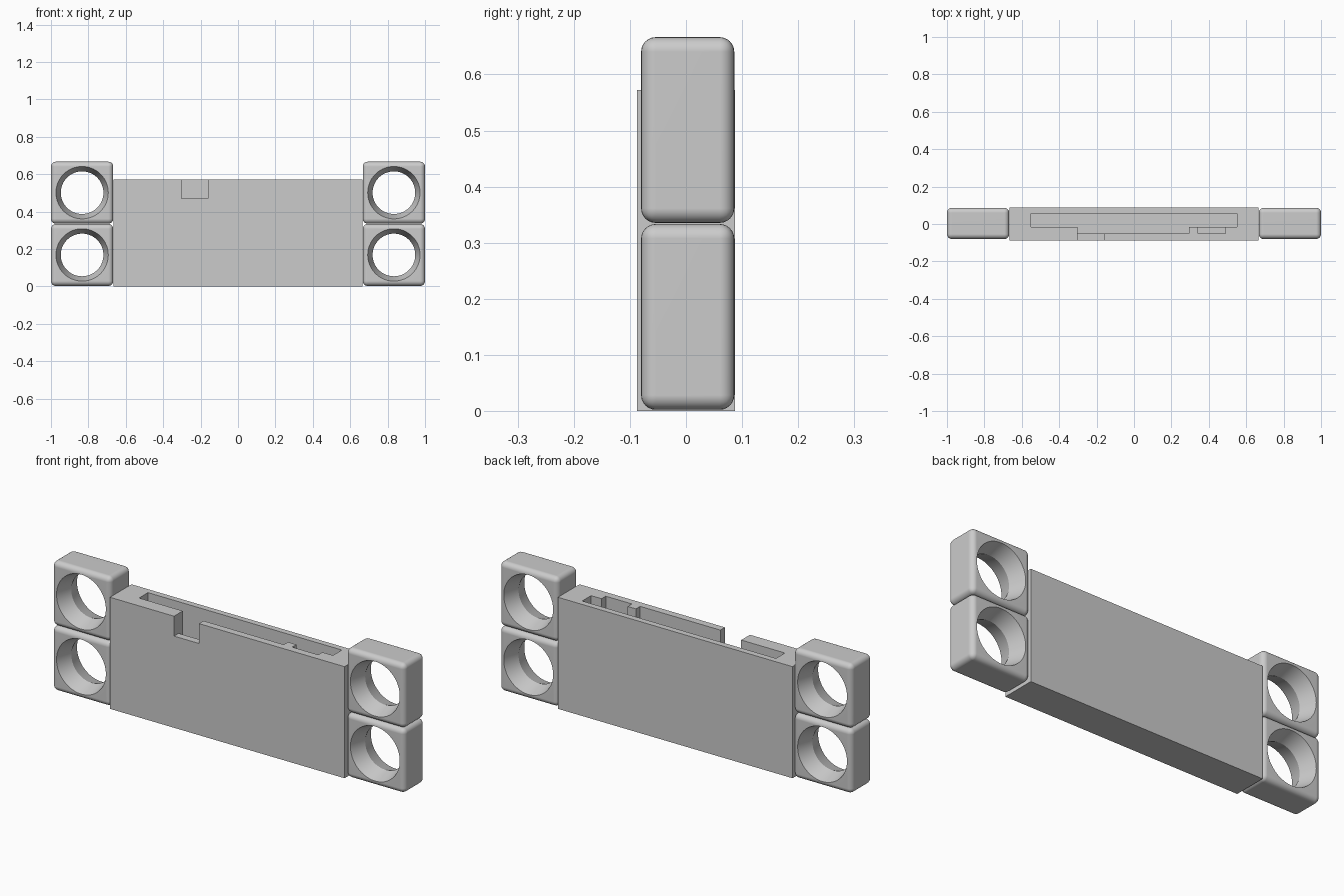
import bpy
import bmesh
from math import cos, sin, tau, radians

default = bpy.data.objects.get("Cube")
if default:
    bpy.data.objects.remove(default, do_unlink=True)

grey = bpy.data.materials.new("plain grey")
grey.use_nodes = True
colour = (0.6, 0.6, 0.6, 1)
grey.diffuse_color = colour
grey.node_tree.nodes["Principled BSDF"].inputs["Base Color"].default_value = colour


def add_object(name, bm):
    bmesh.ops.recalc_face_normals(bm, faces=bm.faces)
    mesh = bpy.data.meshes.new(name)
    bm.to_mesh(mesh)
    bm.free()
    mesh.materials.append(grey)
    obj = bpy.data.objects.new(name, mesh)
    bpy.context.collection.objects.link(obj)
    return obj


def prism(name, outline, bottom, top):
    """Extrude a plan outline upwards."""
    bm = bmesh.new()
    base = bm.faces.new([bm.verts.new((x, y, bottom)) for x, y in outline])
    side = bmesh.ops.extrude_face_region(bm, geom=[base])["geom"]
    verts = [v for v in side if isinstance(v, bmesh.types.BMVert)]
    bmesh.ops.translate(bm, verts=verts, vec=(0, 0, top - bottom))
    return add_object(name, bm)


def rectangle(x0, x1, y0, y1):
    return [(x0, y0), (x1, y0), (x1, y1), (x0, y1)]


def activate(obj):
    bpy.ops.object.select_all(action="DESELECT")
    obj.select_set(True)
    bpy.context.view_layer.objects.active = obj


def cut(obj, cutter):
    cutter.hide_render = True
    activate(obj)
    mod = obj.modifiers.new("cut", "BOOLEAN")
    mod.operation = "DIFFERENCE"
    mod.solver = "EXACT"
    mod.object = cutter
    bpy.ops.object.modifier_apply(modifier=mod.name)
    bpy.data.objects.remove(cutter, do_unlink=True)


# Central holder body with its pockets
TOP = 0.572
body = prism("holder_body", rectangle(-0.665, 0.665, -0.087, 0.087), 0, TOP)
main_pocket = [(-0.55, 0.056), (-0.55, -0.016), (-0.302, -0.016), (-0.302, -0.05),
               (0.295, -0.05), (0.295, -0.016), (0.55, -0.016), (0.55, 0.056)]
cut(body, prism("main_pocket", main_pocket, 0.05, TOP + 0.1))
cut(body, prism("side_pocket", rectangle(0.342, 0.49, -0.05, 0), 0.47, TOP + 0.1))
cut(body, prism("front_notch", rectangle(-0.302, -0.16, -0.2, -0.03), 0.47, TOP + 0.1))


def hourglass(x, y, z, half_depth):
    """Cutter for a hole that narrows to a waist in the middle."""
    steps = 64
    waist, rim = 0.114, 0.14
    extra = 0.02
    flare = rim + (rim - waist) * extra / half_depth
    reach = half_depth + extra
    bm = bmesh.new()
    rings = []
    for depth, r in ((-reach, flare), (0, waist), (reach, flare)):
        rings.append([bm.verts.new((x + r * cos(tau * i / steps), y + depth,
                                    z + r * sin(tau * i / steps))) for i in range(steps)])
    for a, b in zip(rings, rings[1:]):
        for i in range(steps):
            j = (i + 1) % steps
            bm.faces.new((a[i], a[j], b[j], b[i]))
    bm.faces.new(rings[0])
    bm.faces.new(rings[-1])
    return add_object("hole_cutter", bm)


def ring_block(name, x, z):
    """Rounded block with a flared hole through it."""
    half, y0, y1 = 0.1665, -0.08, 0.086
    block = prism(name, rectangle(x - half, x + half, y0, y1), z - half + 0.001, z + half - 0.001)
    activate(block)
    bevel = block.modifiers.new("round", "BEVEL")
    bevel.width = 0.026
    bevel.segments = 6
    bpy.ops.object.modifier_apply(modifier=bevel.name)
    cut(block, hourglass(x, (y0 + y1) / 2, z, (y1 - y0) / 2))
    activate(block)
    bpy.ops.object.shade_smooth_by_angle(angle=radians(30))
    weighted = block.modifiers.new("flat faces", "WEIGHTED_NORMAL")
    weighted.keep_sharp = True


# Two stacked ring blocks at each end
for side, sign in (("left", 1), ("right", -1)):
    for level, height in (("lower", 0.168), ("upper", 0.501)):
        ring_block(f"{side}_{level}_ring_block", sign * 0.8335, height)
